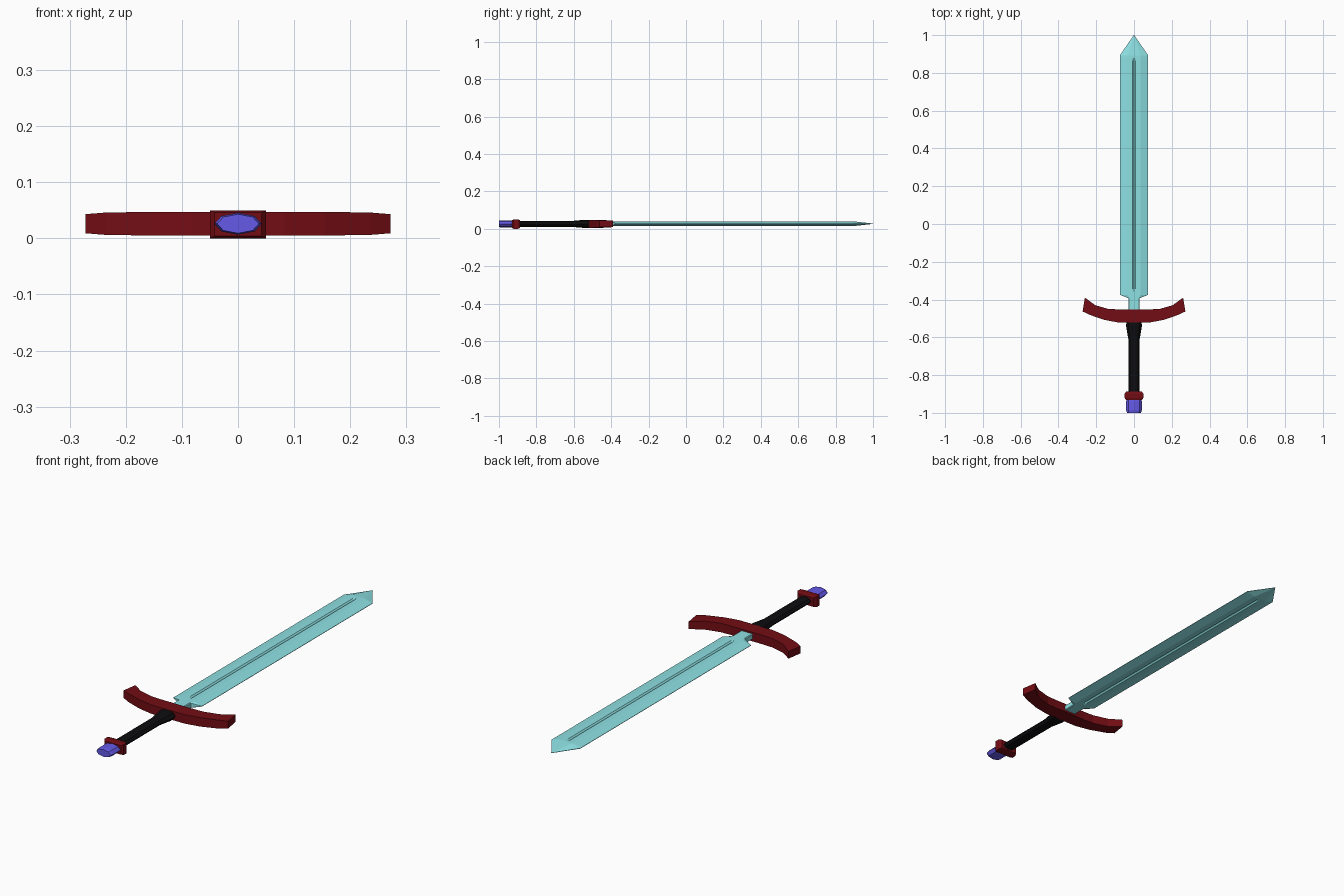
import bpy, bmesh, math

if "Cube" in bpy.data.objects:
    bpy.data.objects.remove(bpy.data.objects["Cube"])

ZC = 0.025  # mid-height of the sword lying flat


def material(name, rgb):
    m = bpy.data.materials.new(name)
    m.diffuse_color = (*rgb, 1)
    m.use_nodes = True
    m.node_tree.nodes["Principled BSDF"].inputs["Base Color"].default_value = m.diffuse_color
    return m


cyan = material("pale_cyan", (0.27, 0.75, 0.77))
red = material("dark_red", (0.17, 0.004, 0.007))
black = material("black", (0.004, 0.004, 0.005))
violet = material("violet", (0.13, 0.10, 0.80))


def loft(name, rings, mat):
    """Skin a list of equal-length point rings, capping both ends."""
    bm = bmesh.new()
    vr = [[bm.verts.new(p) for p in r] for r in rings]
    n = len(vr[0])
    for a, b in zip(vr, vr[1:]):
        for i in range(n):
            j = (i + 1) % n
            bm.faces.new((a[i], a[j], b[j], b[i]))
    bm.faces.new(vr[0])
    bm.faces.new(vr[-1])
    bmesh.ops.remove_doubles(bm, verts=bm.verts, dist=1e-5)
    bmesh.ops.recalc_face_normals(bm, faces=bm.faces)
    me = bpy.data.meshes.new(name)
    bm.to_mesh(me)
    bm.free()
    me.materials.append(mat)
    ob = bpy.data.objects.new(name, me)
    bpy.context.collection.objects.link(ob)
    return ob


def blade_ring(y, w, edge, flat, t, depth):
    """Bevelled blade section with a central groove on both faces."""
    g = min(0.007, flat * 0.4)
    q = [(w, edge), (flat, t), (g, t), (0, t - depth),
         (-g, t), (-flat, t), (-w, edge)]
    pts = q + [(-x, -z) for x, z in q]
    return [(x, y, ZC + 0.002 + z) for x, z in pts]


def oval_ring(y, rx, rz, n=8):
    return [(rx * math.cos(2 * math.pi * i / n), y,
             ZC + 0.001 + rz * math.sin(2 * math.pi * i / n)) for i in range(n)]


# Blade: tang, shoulders, grooved body, point
T = 0.013
loft("blade", [blade_ring(*s) for s in [
    (-0.49, 0.03, 0.010, 0.027, T, 0),
    (-0.393, 0.03, 0.010, 0.027, T, 0),
    (-0.375, 0.075, 0.001, 0.035, T, 0),
    (-0.357, 0.075, 0.001, 0.035, T, 0),
    (-0.345, 0.075, 0.001, 0.035, T, 0.007),
    (0.865, 0.075, 0.001, 0.035, T, 0.007),
    (0.88, 0.075, 0.001, 0.035, T, 0),
    (0.893, 0.075, 0.001, 0.033, T, 0),
    (1.0, 0.001, 0.0005, 0.0005, 0.001, 0)]], cyan)

# Crossguard: bar swept through mirrored (x, y) edge points, thinner at the tips
half = [(0.085, -0.521, 0.085, -0.452, 0.021),
        (0.155, -0.508, 0.135, -0.450, 0.021),
        (0.235, -0.481, 0.205, -0.430, 0.020),
        (0.272, -0.463, 0.260, -0.390, 0.017)]
stations = [(-a, b, -c, d, h) for a, b, c, d, h in reversed(half)] + half
loft("crossguard", [[(a, b, ZC + 0.001 - h), (c, d, ZC + 0.001 - h),
                     (c, d, ZC + 0.001 + h), (a, b, ZC + 0.001 + h)]
                    for a, b, c, d, h in stations], red)

# Grip: octagonal handle flaring at the guard
loft("grip", [oval_ring(*s) for s in [
    (-0.91, 0.030, 0.016), (-0.61, 0.030, 0.016), (-0.54, 0.042, 0.022),
    (-0.52, 0.040, 0.021), (-0.50, 0.028, 0.018)]], black)

# Collar: chamfered block below the grip
loft("collar", [[(sx * w, y, ZC + sz * h) for sx, sz in
                 ((-1, -1), (1, -1), (1, 1), (-1, 1))]
                for y, w, h in [(-0.931, 0.042, 0.021), (-0.921, 0.05, 0.025),
                                (-0.899, 0.05, 0.025), (-0.887, 0.042, 0.021)]], red)

# Pommel gem: flattened octagonal prism
loft("pommel_gem", [oval_ring(*s) for s in [
    (-1.0, 0.037, 0.017), (-0.985, 0.042, 0.0195),
    (-0.94, 0.042, 0.0195), (-0.92, 0.037, 0.017)]], violet)
